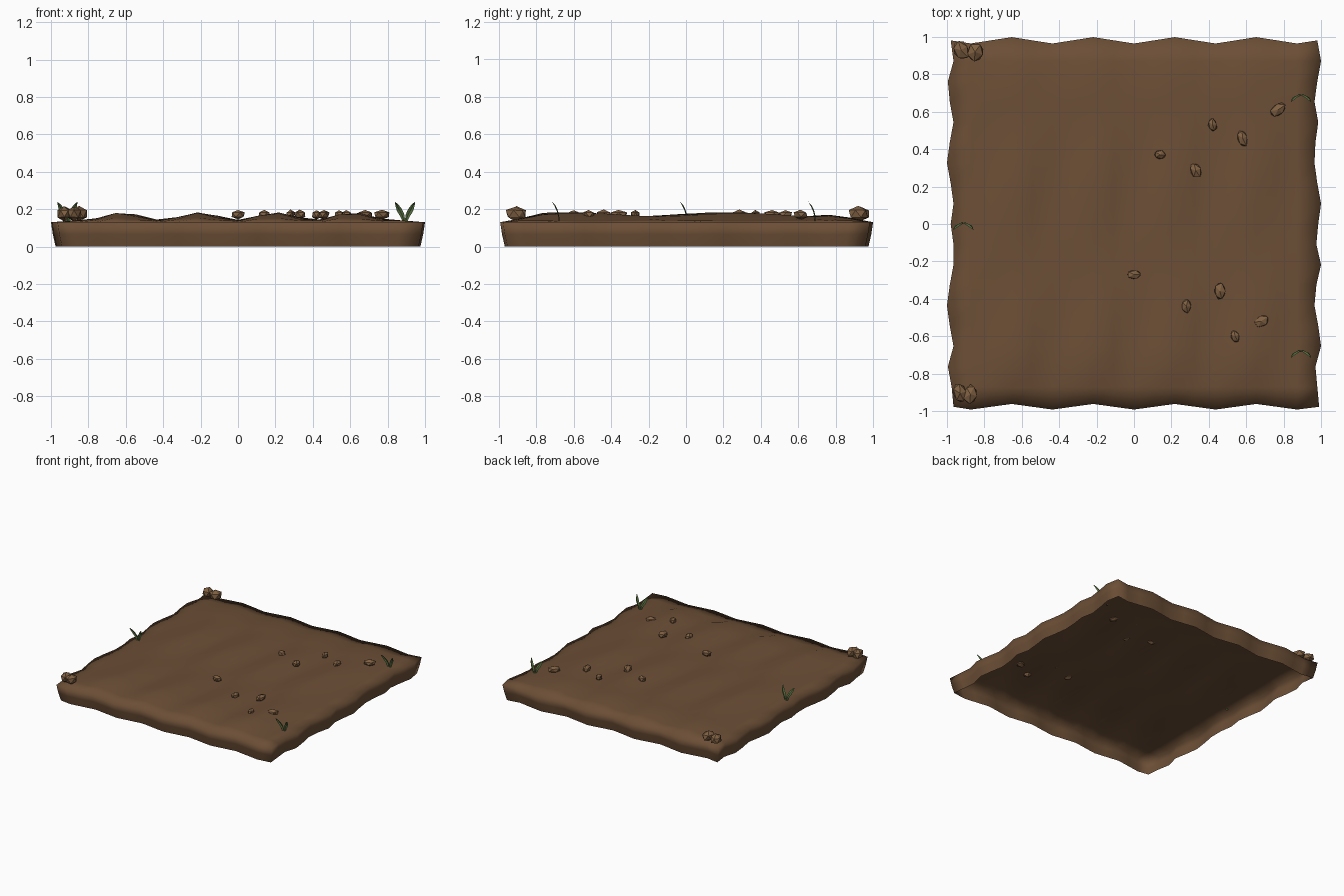
import bpy, bmesh, math, random
from mathutils import Vector, Matrix

if "Cube" in bpy.data.objects:
    bpy.data.objects.remove(bpy.data.objects["Cube"])

random.seed(4)
TAU = 2 * math.pi


def material(name, color):
    m = bpy.data.materials.new(name)
    m.diffuse_color = (*color, 1)
    m.use_nodes = True
    m.node_tree.nodes["Principled BSDF"].inputs["Base Color"].default_value = m.diffuse_color
    return m


SOIL = material("soil", (0.150, 0.078, 0.037))
STONE = material("stone", (0.215, 0.118, 0.055))
LEAF = material("leaf", (0.10, 0.17, 0.055))


def finish(bm, name, mat, smooth=False):
    me = bpy.data.meshes.new(name)
    bm.to_mesh(me)
    bm.free()
    me.materials.append(mat)
    for p in me.polygons:
        p.use_smooth = smooth
    ob = bpy.data.objects.new(name, me)
    bpy.context.collection.objects.link(ob)
    return ob


# Wavy side edges, sampled from front to back
N = 18
LEFT = [.965, .975, .995, .965, .985, 1, .985, .965, .965, .98,
        .965, .98, 1, .985, .965, .985, .995, .965, .98]
RIGHT = [.99, .98, .97, 1, .985, .965, .975, 1, .975, .985,
         1, .98, .965, .97, .985, .965, .98, 1, .98]


def height(x, y):
    # furrows running front to back, crossed by a weak diagonal ripple
    edge = min(1, max(0, (0.98 - max(abs(x), abs(y))) / 0.2))
    furrow = 0.5 - 0.5 * math.cos(TAU * x / 0.41)
    ripple = 0.5 + 0.5 * math.sin(TAU * (x / 0.41 - y / 0.85))
    return 0.13 + edge * (0.008 + 0.025 * furrow + 0.02 * ripple * (0.25 + 0.75 * furrow))


# Soil slab: ridged top, sloping skirt, open underneath
bm = bmesh.new()
grid = []
for j in range(N + 1):
    row = []
    for i in range(N + 1):
        x, y = (-0.98 + 1.96 * k / N for k in (i, j))
        z = height(x, y)
        px, py = x, y
        if i == 0:
            px = -LEFT[j]
        elif i == N:
            px = RIGHT[j]
        if j == 0:
            py = -0.977 - 0.015 * math.cos(TAU * x / 0.436)
        elif j == N:
            py = 0.982 - 0.017 * math.cos(TAU * x / 0.436)
        row.append(bm.verts.new((px, py, z)))
    grid.append(row)
for j in range(N):
    for i in range(N):
        bm.faces.new((grid[j][i], grid[j][i + 1], grid[j + 1][i + 1], grid[j + 1][i]))
rim = (grid[0][:-1] + [grid[j][N] for j in range(N)]
       + grid[N][:0:-1] + [grid[j][0] for j in range(N, 0, -1)])
for z, s in ((0.065, 0.99), (0.0, 0.985)):
    low = [bm.verts.new((v.co.x * s, v.co.y * s, z)) for v in rim]
    for k in range(len(rim)):
        n = (k + 1) % len(rim)
        bm.faces.new((rim[k], low[k], low[n], rim[n]))
    rim = low
finish(bm, "soil_slab", SOIL, smooth=True)


# Faceted stones
def stone(name, x, y, z, sx, sy, sz, turn):
    b = bmesh.new()
    bmesh.ops.create_icosphere(b, subdivisions=1, radius=1)
    for v in b.verts:
        v.co *= random.uniform(0.92, 1.12)
    bmesh.ops.transform(b, verts=b.verts, matrix=Matrix.Translation((x, y, z))
                        @ Matrix.Rotation(math.radians(turn), 4, 'Z')
                        @ Matrix.Diagonal((sx, sy, sz, 1)))
    finish(b, name, STONE)


PEBBLES = [(0.0, -0.27, .040, .026, 0), (0.28, -0.44, .027, .040, 0),
           (0.46, -0.36, .032, .048, 0), (0.54, -0.60, .024, .036, 20),
           (0.68, -0.52, .045, .032, 35), (0.14, 0.37, .033, .026, 0),
           (0.33, 0.285, .030, .044, 25), (0.42, 0.53, .025, .037, 10),
           (0.58, 0.46, .030, .048, 15), (0.77, 0.61, .048, .034, 35)]
for k, (x, y, sx, sy, turn) in enumerate(PEBBLES):
    stone(f"pebble_{k + 1}", x, y, 0.17, sx, sy, 0.026, turn)

ROCKS = [(-0.925, 0.93, .044, .058, 30), (-0.85, 0.92, .046, .052, -20),
         (-0.93, -0.905, .036, .055, 15), (-0.875, -0.91, .038, .054, -15)]
for k, (x, y, sx, sy, turn) in enumerate(ROCKS):
    stone(f"corner_rock_{k + 1}", x, y, 0.175, sx, sy, 0.040, turn)


# Sprouts: two arching blades each, leaning forward
def sprout(name, x, y):
    b = bmesh.new()
    # outward, forward, height, half width
    profile = [(.003, 0, .125, .005), (.014, -.002, .165, .012),
               (.030, -.010, .195, .014), (.043, -.022, .220, .009)]
    for side in (-1, 1):
        prev = None
        for o, f, z, w in profile:
            c = Vector((x + side * o, y + f, z))
            d = Vector((w * 0.9, 0, -side * w * 0.45))
            fold = c + Vector((0, 0.005, 0))
            cur = [b.verts.new(p) for p in (c - d, fold, c + d)]
            if prev:
                for k in (0, 1):
                    b.faces.new((prev[k], prev[k + 1], cur[k + 1], cur[k]))
            prev = cur
        tip = b.verts.new((x + side * .054, y - .036, .24))
        for k in (0, 1):
            b.faces.new((prev[k], prev[k + 1], tip))
    finish(b, name, LEAF)


for k, (x, y) in enumerate([(-0.912, 0.003), (0.893, 0.688), (0.893, -0.68)]):
    sprout(f"sprout_{k + 1}", x, y)
